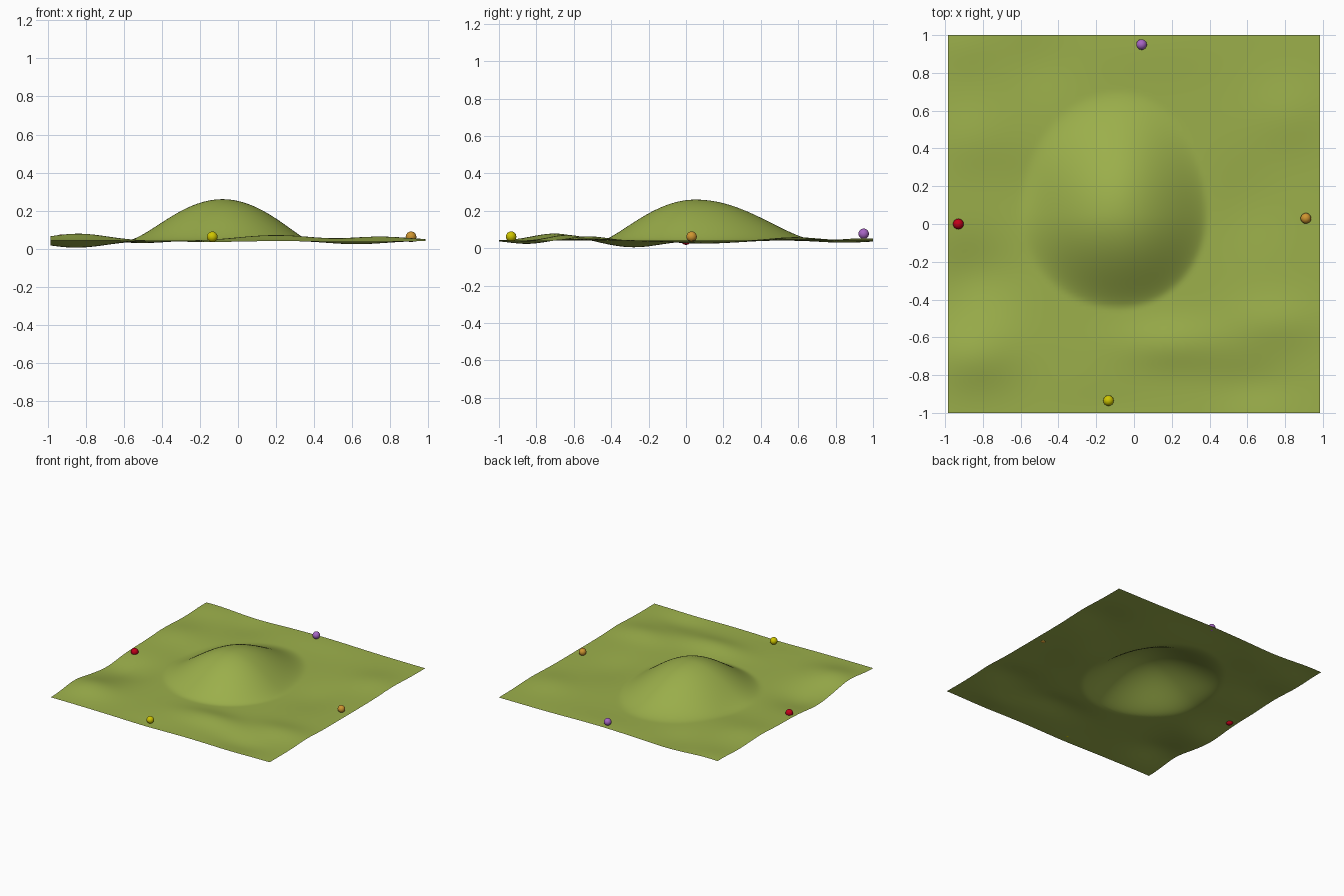
import bpy, bmesh, math

if "Cube" in bpy.data.objects:
    bpy.data.objects.remove(bpy.data.objects["Cube"])


def material(name, rgb):
    m = bpy.data.materials.new(name)
    m.diffuse_color = (*rgb, 1)
    m.use_nodes = True
    m.node_tree.nodes["Principled BSDF"].inputs["Base Color"].default_value = m.diffuse_color
    return m


# Gentle ground undulations: x, y, height, spread x, spread y
BUMPS = [
    (-0.84, -0.70, 0.038, 0.22, 0.17),
    (-0.85, -0.28, -0.036, 0.22, 0.20),
    (-0.85, 0.45, 0.018, 0.20, 0.18),
    (-0.55, 0.20, -0.010, 0.14, 0.18),
    (0.20, -0.64, 0.030, 0.28, 0.13),
    (0.75, -0.52, 0.022, 0.24, 0.14),
    (0.62, -0.85, -0.018, 0.22, 0.13),
    (0.60, 0.10, -0.016, 0.20, 0.25),
    (0.82, 0.58, 0.018, 0.20, 0.18),
    (0.10, 0.95, 0.010, 0.35, 0.18),
    (-0.50, 0.85, -0.012, 0.18, 0.18),
    (-0.15, -0.98, -0.006, 0.25, 0.12),
    (-0.90, 0.95, 0.012, 0.18, 0.15),
]


def ground_height(x, y):
    z = 0.041
    for bx, by, h, sx, sy in BUMPS:
        z += h * math.exp(-((x - bx) / sx) ** 2 - ((y - by) / sy) ** 2)
    # Lopsided hill: steep on the front right, long slope at the back left
    dx, dy = x + 0.08, y - 0.05
    t = math.hypot(dx / (0.47 if dx > 0 else 0.53), dy / (0.66 if dy > 0 else 0.50))
    if t < 1:
        side = (dy - dx) / (math.hypot(dx, dy) + 0.05)
        z += 0.219 * (1 - t * t) ** (1.6 + 0.2 * side)
    return z


# Rolling ground sheet
bm = bmesh.new()
bmesh.ops.create_grid(bm, x_segments=100, y_segments=100, size=1)
for v in bm.verts:
    v.co.x *= 0.985
    v.co.z = ground_height(v.co.x, v.co.y)
mesh = bpy.data.meshes.new("ground")
bm.to_mesh(mesh)
bm.free()
mesh.polygons.foreach_set("use_smooth", [True] * len(mesh.polygons))
mesh.materials.append(material("grass", (0.33, 0.43, 0.07)))
bpy.context.collection.objects.link(bpy.data.objects.new("ground", mesh))

# Small marker balls, one near each edge
BALLS = {
    "red": ((-0.93, 0.0, 0.046), (0.55, 0.0, 0.01)),
    "orange": ((0.91, 0.03, 0.062), (0.62, 0.30, 0.03)),
    "purple": ((0.04, 0.95, 0.077), (0.38, 0.13, 0.55)),
    "yellow": ((-0.135, -0.935, 0.062), (0.62, 0.56, 0.0)),
}
for name, (loc, rgb) in BALLS.items():
    bpy.ops.mesh.primitive_uv_sphere_add(segments=24, ring_count=12, radius=0.028, location=loc)
    ball = bpy.context.object
    ball.name = name + "_ball"
    ball.data.materials.append(material(name, rgb))
    bpy.ops.object.shade_smooth()
